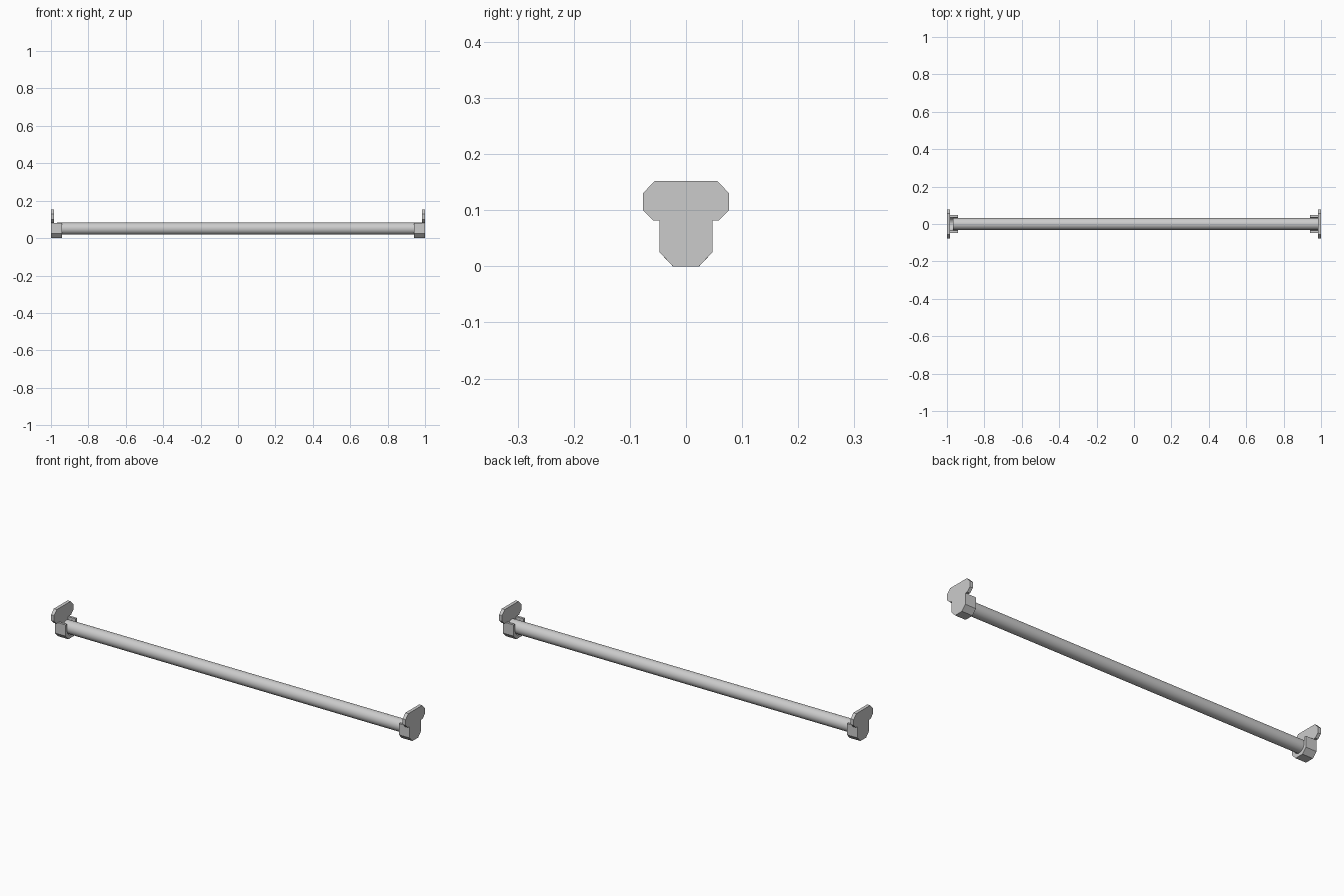
import bpy, bmesh, math

if "Cube" in bpy.data.objects:
    bpy.data.objects.remove(bpy.data.objects["Cube"])

ROD_Z, ROD_R, CUP_R = 0.051, 0.032, 0.035


def extrude_profile(name, half, x0, x1):
    """Extrude a y/z outline, mirrored in y, along x from x0 to x1."""
    outline = half + [(-y, z) for y, z in reversed(half)]
    bm = bmesh.new()
    face = bm.faces.new([bm.verts.new((x0, y, z)) for y, z in outline])
    ext = bmesh.ops.extrude_face_region(bm, geom=[face])
    moved = [v for v in ext["geom"] if isinstance(v, bmesh.types.BMVert)]
    bmesh.ops.translate(bm, verts=moved, vec=(x1 - x0, 0, 0))
    bmesh.ops.recalc_face_normals(bm, faces=bm.faces)
    mesh = bpy.data.meshes.new(name)
    bm.to_mesh(mesh)
    bm.free()
    ob = bpy.data.objects.new(name, mesh)
    bpy.context.collection.objects.link(ob)
    return ob


# Half outlines: wall plate, and open-topped cup with a rounded channel
plate = [(0.023, 0), (0.047, 0.025), (0.047, 0.082), (0.059, 0.082),
         (0.077, 0.10), (0.077, 0.13), (0.056, 0.152)]
channel = [(CUP_R * math.cos(a), ROD_Z - CUP_R * math.sin(a))
           for a in (math.pi / 2 * i / 10 for i in range(10))]
cup = [(0.0235, 0), (0.047, 0.025), (0.047, 0.082), (CUP_R, 0.082)] + channel

# Brackets at both ends
for side, s in (("left", -1), ("right", 1)):
    extrude_profile(side + "_wall_plate", plate, s * 0.983, s * 1.0)
    extrude_profile(side + "_rod_cup", cup, s * 0.94, s * 0.983)

# Hanging rod, resting in the cups
x0, x1 = -0.967, 0.983
bpy.ops.mesh.primitive_cylinder_add(vertices=48, radius=ROD_R, depth=x1 - x0,
                                    location=((x0 + x1) / 2, 0, ROD_Z),
                                    rotation=(0, math.pi / 2, 0))
bpy.context.object.name = "hanging_rod"
bpy.ops.object.shade_smooth_by_angle(angle=math.radians(30))
